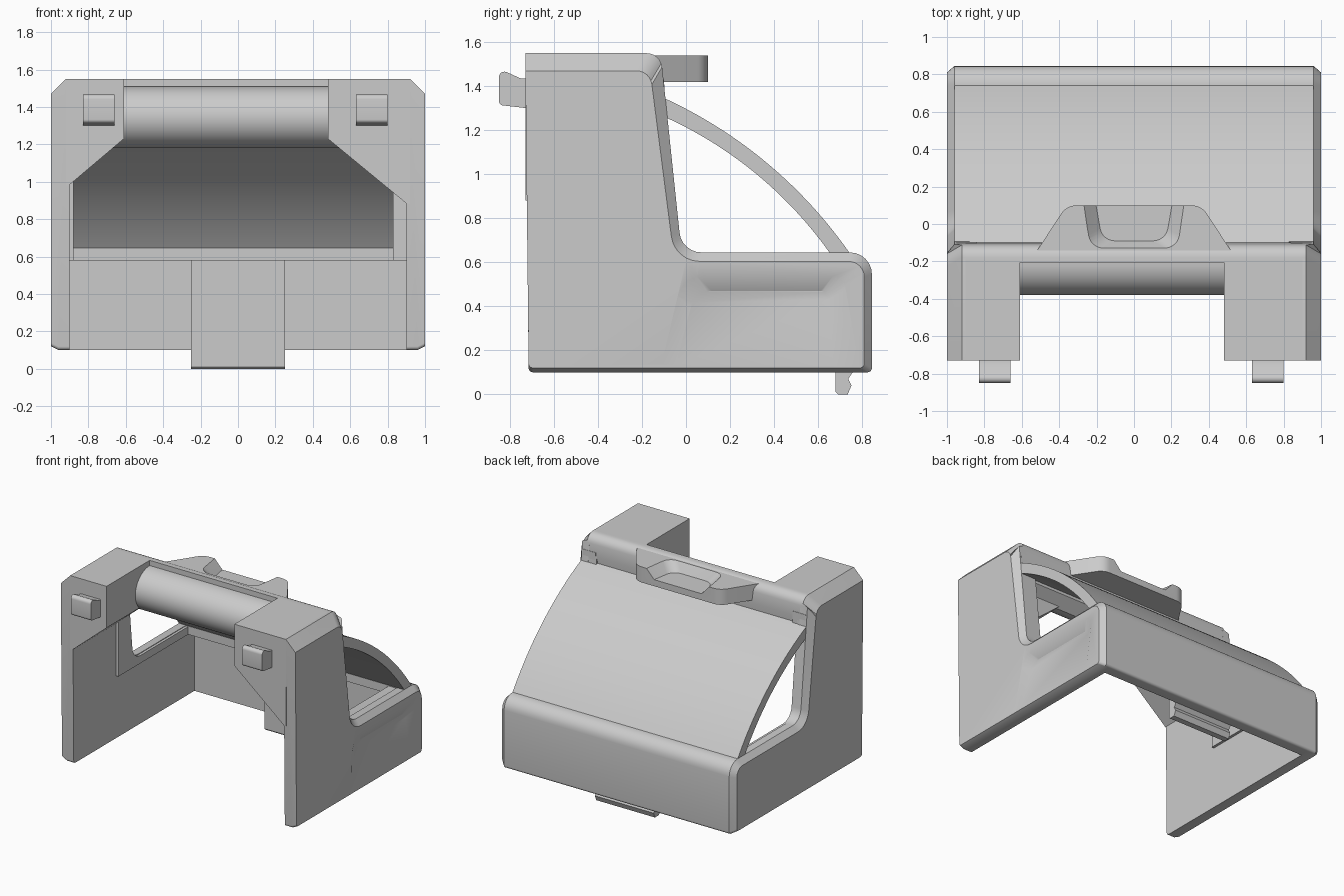
import bpy, bmesh, math
from mathutils import Vector

default = bpy.data.objects.get("Cube")
if default:
    bpy.data.objects.remove(default, do_unlink=True)

GREY = (0.6, 0.6, 0.6, 1)
mat = bpy.data.materials.new("plain grey plastic")
mat.use_nodes = True
mat.diffuse_color = GREY
mat.node_tree.nodes["Principled BSDF"].inputs["Base Color"].default_value = GREY


def loft(name, rings):
    """Solid through matching rings of 3D points, capped at both ends."""
    bm = bmesh.new()
    loops = [[bm.verts.new(p) for p in ring] for ring in rings]
    for a, b in zip(loops, loops[1:]):
        for i in range(len(a)):
            j = (i + 1) % len(a)
            bm.faces.new((a[i], a[j], b[j], b[i]))
    bm.faces.new(loops[0])
    bm.faces.new(loops[-1])
    bmesh.ops.recalc_face_normals(bm, faces=bm.faces)
    mesh = bpy.data.meshes.new(name)
    bm.to_mesh(mesh)
    bm.free()
    mesh.materials.append(mat)
    obj = bpy.data.objects.new(name, mesh)
    bpy.context.collection.objects.link(obj)
    return obj


def along_x(name, profile, x0, x1):
    return loft(name, [[(x, y, z) for y, z in profile] for x in (x0, x1)])


def along_y(name, profile, y0, y1):
    return loft(name, [[(x, y, z) for x, z in profile] for y in (y0, y1)])


def fillet(corners, steps=6):
    """Round each corner (u, v, radius) of a closed outline."""
    out = []
    for i, (u, v, r) in enumerate(corners):
        p = Vector((u, v))
        a = (Vector(corners[i - 1][:2]) - p).normalized()
        b = (Vector(corners[(i + 1) % len(corners)][:2]) - p).normalized()
        if r == 0:
            out.append((u, v))
            continue
        half = a.angle(b) / 2
        centre = p + (a + b).normalized() * (r / math.sin(half))
        t = r / math.tan(half)
        s, e = p + a * t - centre, p + b * t - centre
        total = s.angle(e)
        for k in range(steps + 1):
            f = k / steps
            w = (s * math.sin((1 - f) * total) + e * math.sin(f * total)) / math.sin(total)
            out.append(tuple(centre + w))
    return out


def arc(p, q, sag, steps=28):
    """Circular arc from p to q, bulging by sag to the upper back."""
    p, q = Vector(p), Vector(q)
    chord = q - p
    n = Vector((-chord.y, chord.x)).normalized()
    r = (chord.length ** 2 / 4 + sag ** 2) / (2 * sag)
    centre = (p + q) / 2 - n * (r - sag)
    half = math.asin(chord.length / 2 / r)
    d = chord.normalized()
    angles = [half * (2 * k / steps - 1) for k in range(steps + 1)]
    return [tuple(centre + n * r * math.cos(t) + d * r * math.sin(t)) for t in angles]


def cut(obj, cutter):
    mod = obj.modifiers.new("cut", 'BOOLEAN')
    mod.object = cutter
    mod.operation = 'DIFFERENCE'
    mod.solver = 'EXACT'
    bpy.context.view_layer.objects.active = obj
    bpy.ops.object.modifier_apply(modifier=mod.name)
    bpy.data.objects.remove(cutter, do_unlink=True)


# Stepped side walls with chamfered outer rims
rim = fillet([(-.715, .1, .02), (.845, .1, .02), (.845, .645, .1),
              (-.02, .645, .1), (-.115, 1.55, .07), (-.73, 1.55, 0)])
face = fillet([(-.715, .12, .02), (.81, .12, .02), (.81, .604, .07),
               (-.052, .604, .13), (-.163, 1.47, .07), (-.73, 1.47, 0)])
walls = {}
for side, s in (("left", 1), ("right", -1)):
    walls[side] = loft(side + "_wall", [
        [(s * .9, y, z) for y, z in rim],
        [(s * (.92 if z > 1.5 else .96), y, z) for y, z in rim],
        [(s, y, z) for y, z in face]])

# Shallow grip recess on the left wall, fading out downwards
outer = fillet([(-.12, .12, 0), (-.02, .54, .12), (.73, .54, .06), (.73, .12, 0)])
inner = fillet([(-.05, .12, 0), (.04, .47, .1), (.65, .47, .04), (.67, .12, 0)])
cut(walls["left"], loft("recess_cutter", [
    [(1.002, y, z) for y, z in outer],
    [(1.001 - .035 * (z - .12) / .35, y, z) for y, z in inner]]))

# Inner lips thickening the walls above the lower opening
lip = fillet([(-.2, .58, 0), (.76, .58, 0), (.76, .64, 0),
              (-.02, .64, .1), (-.1, 1.4, 0), (-.2, 1.4, 0)])
along_x("left_inner_lip", lip, .83, .91)
along_x("right_inner_lip", lip, -.91, -.88)

# Back wall with its overhanging lip
back = fillet([(.755, .1, 0), (.845, .1, .02), (.845, .645, .1),
               (.65, .645, 0), (.65, .58, 0), (.755, .58, 0)])
along_x("back_wall", back, -.96, .96)

# Snap tab hanging from the back wall
along_x("bottom_snap_tab", [(.68, .58), (.68, .01), (.69, 0), (.735, 0), (.752, .04),
                            (.737, .07), (.757, .1), (.757, .58)], -.25, .25)

# Front head blocks with sloping undersides
for side, s, edge, low in (("left", 1, .48, .88), ("right", -1, .61, .98)):
    along_y(side + "_head_block", [(s * x, z) for x, z in (
        (.905, low), (edge, 1.23), (edge, 1.55), (.92, 1.55), (.92, low))], -.73, -.19)

# Top bar with a rounded front
nose = [(-.205 - .175 * math.sin(t), 1.345 + .165 * math.cos(t))
        for t in [math.pi * k / 24 for k in range(25)]]
crown = fillet([(-.12, 1.25, 0), (-.1, 1.4, 0), (-.115, 1.55, .07), (-.205, 1.55, 0)])
along_x("top_bar", crown + nose, -.92, .92)

# Curved shield
shield = arc((-.13, 1.36), (.745, .64), .078) + arc((-.13, 1.275), (.655, .64), .07)[::-1]
along_x("curved_shield", shield, -.96, .96)

# Small hooks at the ends of the shield
for side, s in (("left", 1), ("right", -1)):
    along_x(side + "_shield_hook", [(-.16, 1.33), (-.095, 1.33), (-.1, 1.43), (-.16, 1.43)],
            s * .84, s * .95)

# Thumb tab with a finger scoop
plan = fillet([(-.53, -.16, 0), (-.36, .1, .1), (.36, .1, .1), (.53, -.16, 0)])
thumb = loft("thumb_tab", [[(x, y, z) for x, y in plan] for z in (1.42, 1.54)])


def scoop(w, front, z):
    return [(x, y, z) for x, y in fillet(
        [(-w, .2, 0), (-w + .05, front, .08), (w - .05, front, .08), (w, .2, 0)])]


cut(thumb, loft("scoop_cutter", [scoop(.22, -.09, 1.47), scoop(.3, -.14, 1.56)]))

# Front snap clips
clip = fillet([(-.72, 1.435, 0), (-.75, 1.435, 0), (-.85, 1.48, .025),
               (-.85, 1.315, .02), (-.72, 1.3, 0)])
along_x("left_front_clip", clip, .63, .8)
along_x("right_front_clip", clip, -.83, -.66)

# Smooth the rounds, keep the edges sharp
bpy.ops.object.select_all(action='DESELECT')
for obj in bpy.context.scene.objects:
    if obj.type == 'MESH' and mat.name in obj.data.materials:
        obj.select_set(True)
        bpy.context.view_layer.objects.active = obj
bpy.ops.object.shade_smooth_by_angle(angle=math.radians(30))
